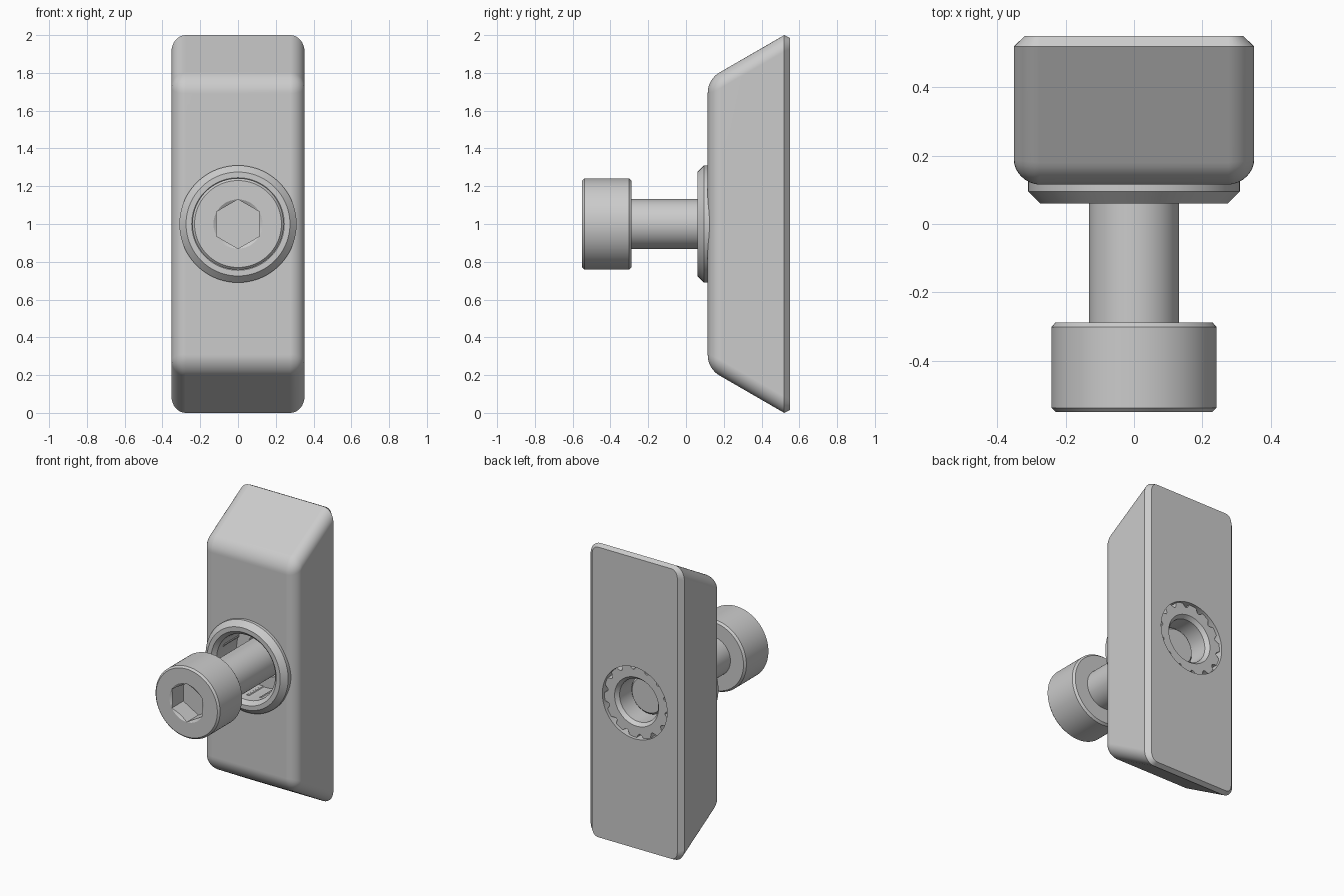
import bpy, bmesh, math
from mathutils import Matrix, Vector

if "Cube" in bpy.data.objects:
    bpy.data.objects.remove(bpy.data.objects["Cube"])

grey = bpy.data.materials.new("plain_grey")
grey.use_nodes = True
grey.diffuse_color = (0.6, 0.6, 0.6, 1)
grey.node_tree.nodes["Principled BSDF"].inputs["Base Color"].default_value = (0.6, 0.6, 0.6, 1)

CENTRE = Vector((0, 0, 1))
TEETH = 14


def make(name, bm):
    bmesh.ops.recalc_face_normals(bm, faces=bm.faces)
    mesh = bpy.data.meshes.new(name)
    bm.to_mesh(mesh)
    bm.free()
    obj = bpy.data.objects.new(name, mesh)
    bpy.context.collection.objects.link(obj)
    mesh.materials.append(grey)
    return obj


def lathe(profile, closed=False, steps=96):
    """Spin (radius, y) points round the screw axis."""
    bm = bmesh.new()
    verts = [bm.verts.new((r, y, 1)) for r, y in profile]
    pairs = list(zip(verts, verts[1:]))
    if closed:
        pairs.append((verts[-1], verts[0]))
    edges = [bm.edges.new(p) for p in pairs]
    bmesh.ops.spin(bm, geom=verts + edges, cent=CENTRE, axis=(0, 1, 0),
                   angle=math.tau, steps=steps)
    bmesh.ops.remove_doubles(bm, verts=bm.verts, dist=0.0001)
    return bm


def cut(obj, cutter):
    cutter.hide_render = True
    mod = obj.modifiers.new("cut", 'BOOLEAN')
    mod.operation = 'DIFFERENCE'
    mod.solver = 'EXACT'
    mod.object = cutter
    bpy.context.view_layer.objects.active = obj
    bpy.ops.object.modifier_apply(modifier=mod.name)
    bpy.data.objects.remove(cutter)


def smooth(obj, angle=30):
    bpy.ops.object.select_all(action='DESELECT')
    obj.select_set(True)
    bpy.context.view_layer.objects.active = obj
    bpy.ops.object.shade_smooth_by_angle(angle=math.radians(angle))


# Block: tapered prism, rounded on the front and along the sloping corners
bm = bmesh.new()
front = [bm.verts.new((x, 0.115, z)) for x, z in
         ((-0.352, 0.234), (0.352, 0.234), (0.352, 1.766), (-0.352, 1.766))]
back = [bm.verts.new((x, 0.52, z)) for x, z in
        ((-0.352, 0), (0.352, 0), (0.352, 2), (-0.352, 2))]
bm.faces.new(front)
bm.faces.new(back[::-1])
for i in range(4):
    j = (i + 1) % 4
    bm.faces.new((front[j], front[i], back[i], back[j]))
bmesh.ops.recalc_face_normals(bm, faces=bm.faces)
rounded = [e for e in bm.edges if any(v.co.y < 0.3 for v in e.verts)]
bmesh.ops.bevel(bm, geom=rounded, offset=0.075, segments=8, profile=0.5,
                affect='EDGES', clamp_overlap=True)
# Chamfer round the back face
back_face = max(bm.faces, key=lambda f: f.calc_center_median().y)
bmesh.ops.inset_region(bm, faces=[back_face], thickness=0.032, depth=0.03)
for v in back_face.verts:
    v.co.z = 1 + (v.co.z - 1) * 1.017
block = make("block", bm)
cut(block, make("hole_cutter", lathe([(0, 0), (0.243, 0), (0.243, 0.7), (0, 0.7)])))
smooth(block, 25)
block.modifiers.new("even_shading", 'WEIGHTED_NORMAL').keep_sharp = True

# Insert: flanged bush with a counterbore, a through bore and a grooved rear rim
bm = lathe([(0.245, 0.06), (0.275, 0.06), (0.31, 0.095), (0.31, 0.14),
            (0.242, 0.14), (0.242, 0.53), (0.165, 0.53), (0.145, 0.505),
            (0.145, 0.3), (0.22, 0.3), (0.22, 0.085)], closed=True, steps=TEETH * 10)
for v in bm.verts:
    x, z = v.co.x, v.co.z - 1
    if v.co.y > 0.13 and 0.23 < math.hypot(x, z) < 0.26:
        phase = (math.atan2(z, x) / math.tau * TEETH) % 1
        dip = max(0, math.sin(phase * math.tau)) * 0.028
        scale = 1 - dip / 0.242
        v.co.x, v.co.z = x * scale, 1 + z * scale
smooth(make("flanged_insert", bm))

# Screw: cap head and plain shaft, with a hexagonal socket
screw = make("cap_screw", lathe([
    (0, -0.55), (0.23, -0.55), (0.242, -0.538), (0.242, -0.302), (0.23, -0.288),
    (0.132, -0.288), (0.132, 0.395), (0.118, 0.41), (0, 0.41)]))
cut(screw, make("socket_rim_cutter", lathe(
    [(0, -0.6), (0.13, -0.6), (0.13, -0.55), (0.113, -0.54), (0, -0.54)])))
bm = bmesh.new()
bmesh.ops.create_cone(bm, cap_ends=True, segments=6, radius1=0.13, radius2=0.13, depth=0.2)
top_corner = max(bm.verts, key=lambda v: v.co.y).co
turn = math.pi / 2 - math.atan2(top_corner.y, top_corner.x)
bmesh.ops.transform(bm, verts=bm.verts, matrix=Matrix.Translation((0, -0.525, 1))
                    @ Matrix.Rotation(math.pi / 2, 4, 'X') @ Matrix.Rotation(turn, 4, 'Z'))
cut(screw, make("socket_cutter", bm))
smooth(screw)
